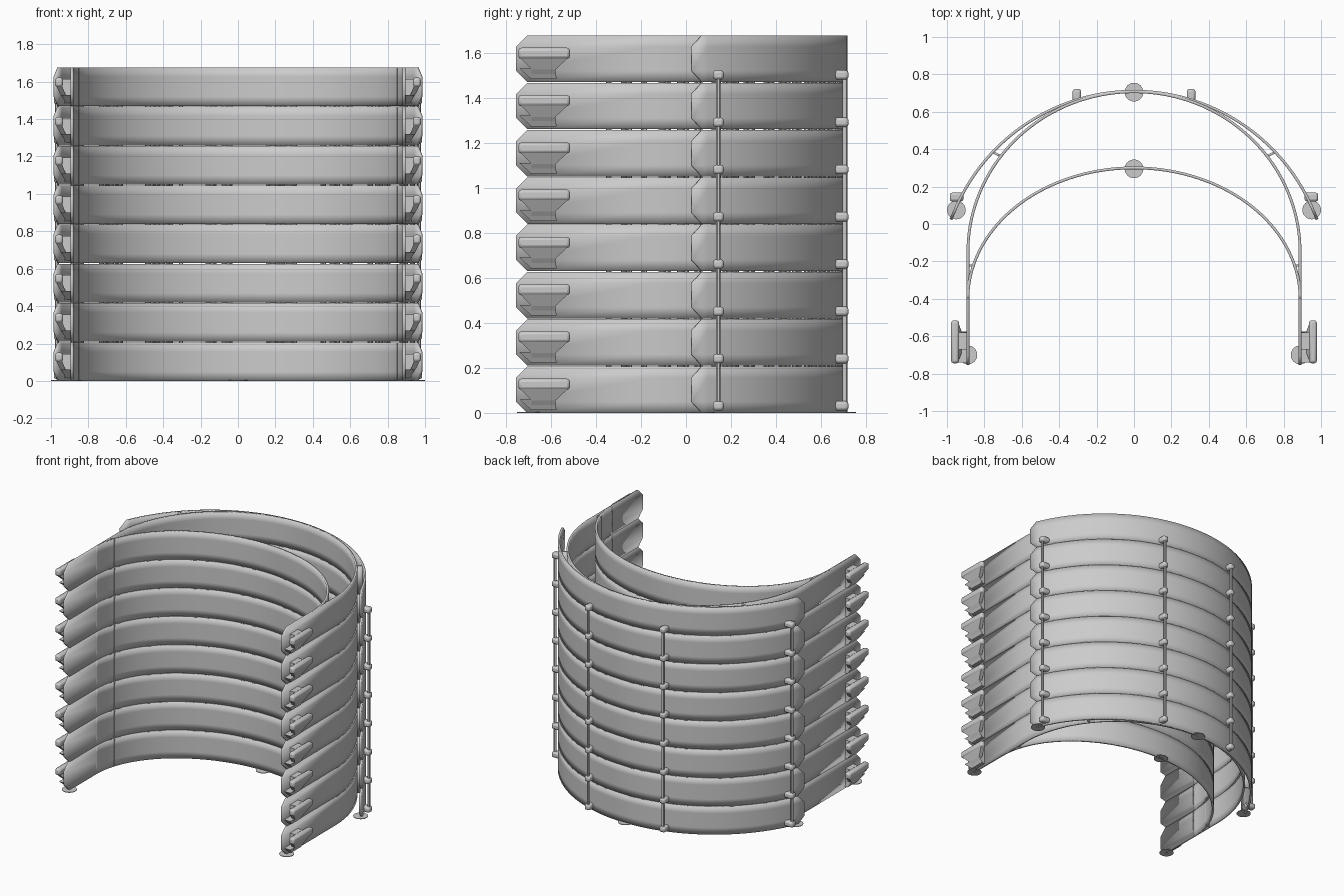
import bpy, bmesh
from math import sin, cos, pi, radians
from mathutils import Vector

if "Cube" in bpy.data.objects:
    bpy.data.objects.remove(bpy.data.objects["Cube"])

LAYERS, PITCH, GAP = 8, 0.21, 0.004
THICK, CUT = 0.015, 0.05

mat = bpy.data.materials.new("plain grey")
mat.use_nodes = True
mat.diffuse_color = (0.6, 0.6, 0.6, 1)
mat.node_tree.nodes["Principled BSDF"].inputs["Base Color"].default_value = (0.6, 0.6, 0.6, 1)


def finish(name, bm, thick=0, bevel=0, layers=LAYERS, mirror=False):
    """Turn a bmesh into an object, stacked upwards and mirrored if asked."""
    bmesh.ops.recalc_face_normals(bm, faces=bm.faces)
    me = bpy.data.meshes.new(name)
    bm.to_mesh(me)
    bm.free()
    ob = bpy.data.objects.new(name, me)
    bpy.context.collection.objects.link(ob)
    me.materials.append(mat)
    if thick:
        m = ob.modifiers.new("wall", 'SOLIDIFY')
        m.thickness, m.offset = thick, 0
    if bevel:
        m = ob.modifiers.new("edges", 'BEVEL')
        m.width, m.segments = bevel, 2
    if layers > 1:
        m = ob.modifiers.new("stack", 'ARRAY')
        m.count = layers
        m.use_relative_offset, m.use_constant_offset = False, True
        m.constant_offset_displace = (0, 0, PITCH)
    if mirror:
        ob.modifiers.new("other_side", 'MIRROR')
    bpy.ops.object.select_all(action='DESELECT')
    ob.select_set(True)
    bpy.context.view_layer.objects.active = ob
    bpy.ops.object.shade_smooth_by_angle(angle=radians(30))
    return ob


def sheet(path, levels, flare=0, keep=lambda i: True):
    """Vertical sheet along a path; inner levels reach further at both ends."""
    bm = bmesh.new()
    rows = []
    for k, z in enumerate(levels):
        pts = [Vector(p) for p in path]
        if 0 < k < len(levels) - 1:
            pts[0] += (pts[0] - pts[1]).normalized() * flare
            pts[-1] += (pts[-1] - pts[-2]).normalized() * flare
        rows.append([bm.verts.new((p.x, p.y, z)) for p in pts])
    for a, b in zip(rows, rows[1:]):
        for i in range(len(path) - 1):
            if keep(i):
                bm.faces.new((a[i], a[i + 1], b[i + 1], b[i]))
    return bm


def arc(rx, ry, cy, start=0.0, n=96):
    """Elliptic arc from right to left, over the back."""
    angles = [start + (pi - 2 * start) * i / n for i in range(n + 1)]
    return [(rx * cos(t), cy + ry * sin(t)) for t in angles]


def box(bm, x, y, z, x2=None, y2=None):
    """Box from ranges; x2 and y2 give a different lower rectangle."""
    low = (x2 or x, y2 or y)
    corners = [(0, 0), (1, 0), (1, 1), (0, 1)]
    bot = [bm.verts.new((low[0][i], low[1][j], z[0])) for i, j in corners]
    top = [bm.verts.new((x[i], y[j], z[1])) for i, j in corners]
    bm.faces.new(bot[::-1])
    bm.faces.new(top)
    for i in range(4):
        j = (i + 1) % 4
        bm.faces.new((bot[i], bot[j], top[j], top[i]))


def cylinder(bm, x, y, z0, z1, r, sides):
    res = bmesh.ops.create_cone(bm, cap_ends=True, segments=sides,
                                radius1=r, radius2=r, depth=z1 - z0)
    bmesh.ops.translate(bm, verts=res["verts"], vec=(x, y, (z0 + z1) / 2))


# Three curved bands of each frame
head_arc = arc(0.888, 0.70, -0.40)
main_arc = [(0.888, -0.705)] + arc(0.888, 0.857, -0.15) + [(-0.888, -0.705)]
rear_arc = arc(1.039, 1.039, -0.329, radians(22.6))
top = PITCH - GAP
steps = (0, CUT, top - CUT, top)
for name, path, flare in (("head_band", head_arc, 0), ("main_band", main_arc, CUT),
                          ("rear_band", rear_arc, CUT)):
    finish(name, sheet(path, steps, flare), THICK)
    # Small breakaway tabs in the seams between frames
    tabs = sheet(path, (top, PITCH), keep=lambda i: i % 12 in (2, 5))
    finish(name + "_seam_tabs", tabs, THICK, layers=LAYERS - 1)

# Struts joining neighbouring bands
bm = bmesh.new()
box(bm, (0.85, 0.888), (-0.228, -0.216), (0, top))
finish("front_strut", bm, mirror=True)
finish("rear_strut", sheet([(0.708, 0.36), (0.755, 0.384)], (0, top)), 0.012, mirror=True)

# Side hooks: bar, bridge to the band and tapered support
bm = bmesh.new()
box(bm, (0.935, 0.978), (-0.745, -0.515), (0.102, 0.152))
finish("hook_bar", bm, bevel=0.014, mirror=True)
bm = bmesh.new()
box(bm, (0.888, 0.945), (-0.74, -0.58), (0.015, 0.06), (0.888, 0.92), (-0.69, -0.58))
box(bm, (0.888, 0.945), (-0.67, -0.58), (0.06, 0.145))
box(bm, (0.94, 0.972), (-0.735, -0.525), (0.055, 0.106), (0.92, 0.945), (-0.685, -0.58))
box(bm, (0.92, 0.945), (-0.685, -0.58), (0.012, 0.055), (0.89, 0.915), (-0.69, -0.575))
finish("hook_support", bm, mirror=True)

# Rear pegs with thin upright rods
bm = bmesh.new()
box(bm, (0.283, 0.328), (0.655, 0.722), (0.01, 0.052))
box(bm, (0.912, 0.985), (0.12, 0.168), (0.01, 0.052))
finish("rear_pegs", bm, bevel=0.013, mirror=True)
bm = bmesh.new()
for x, y in ((0.305, 0.705), (0.968, 0.144)):
    cylinder(bm, x, y, 0.03, 0.03 + PITCH * (LAYERS - 1), 0.01, 12)
finish("upright_rods", bm, layers=1, mirror=True)

# Thin round feet on the ground
bm = bmesh.new()
for x, y in ((0, 0.705), (0, 0.295), (0.95, 0.075), (-0.95, 0.075),
             (0.888, -0.7), (-0.888, -0.7)):
    cylinder(bm, x, y, 0, 0.004, 0.05, 32)
finish("round_feet", bm, layers=1)
